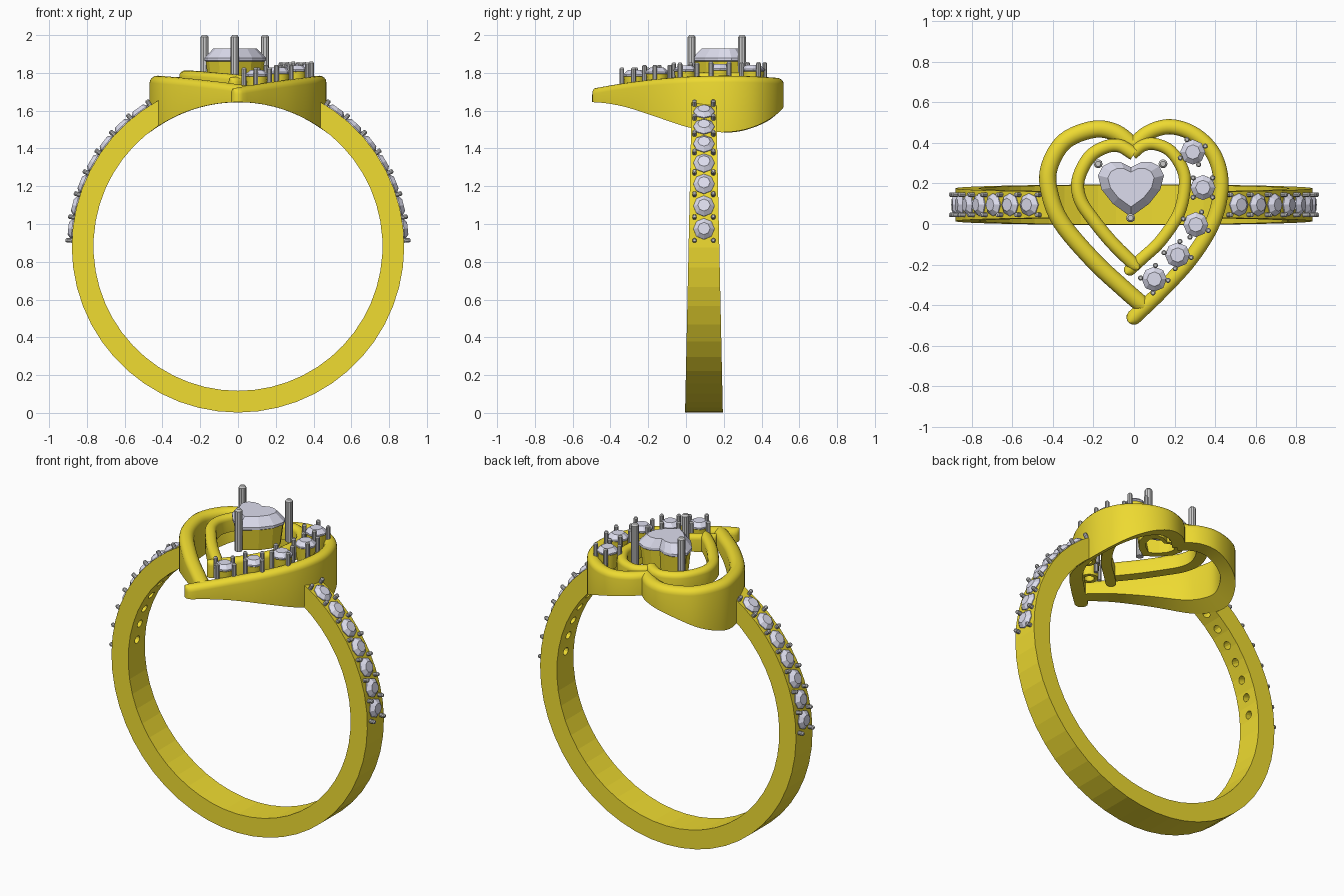
import bpy, bmesh
from math import sin, cos, pi, radians, sqrt, acos
from mathutils import Vector, Matrix

if "Cube" in bpy.data.objects:
    bpy.data.objects.remove(bpy.data.objects["Cube"])

YC, ZC, R_IN, R_OUT = 0.095, 0.882, 0.765, 0.88


def material(name, rgb):
    m = bpy.data.materials.new(name)
    m.diffuse_color = (*rgb, 1)
    m.use_nodes = True
    m.node_tree.nodes["Principled BSDF"].inputs["Base Color"].default_value = m.diffuse_color
    return m


GOLD = material("gold", (0.85, 0.70, 0.03))
GEM = material("gem", (0.72, 0.72, 0.85))
STEEL = material("prong_metal", (0.55, 0.55, 0.55))


def finish(bm, name, mat, smooth=False):
    bmesh.ops.recalc_face_normals(bm, faces=bm.faces)
    me = bpy.data.meshes.new(name)
    bm.to_mesh(me)
    bm.free()
    me.materials.append(mat)
    ob = bpy.data.objects.new(name, me)
    bpy.context.collection.objects.link(ob)
    bpy.ops.object.select_all(action='DESELECT')
    ob.select_set(True)
    bpy.context.view_layer.objects.active = ob
    if smooth:
        bpy.ops.object.shade_smooth_by_angle(angle=radians(35))
    return ob


def loft(bm, rings, wrap=False):
    """Skin equal-length closed rings; cap the ends or wrap round."""
    vs = [[bm.verts.new(p) for p in r] for r in rings]
    n = len(vs[0])
    for a, b in zip(vs, vs[1:] + (vs[:1] if wrap else [])):
        for i in range(n):
            j = (i + 1) % n
            bm.faces.new((a[i], a[j], b[j], b[i]))
    if not wrap:
        bm.faces.new(vs[0][::-1])
        bm.faces.new(vs[-1])


def lathe(bm, M, profile, n=12, wrap=False):
    """Turn a (radius, height) profile about the local z axis of M."""
    loft(bm, [[M @ Vector((r * cos(2 * pi * i / n), r * sin(2 * pi * i / n), z))
               for i in range(n)] for r, z in profile], wrap)


def prong(bm, M, r, z0, z1):
    lathe(bm, M, [(r, z0), (r, z1 - r * .5), (r * .6, z1)], 10)


def gem(bm, M, r):
    lathe(bm, M, [(r * .04, -r), (r, -.08 * r), (r, .06 * r), (r * .58, .42 * r)], 8)


def spline(pts, n=6):
    """Catmull-Rom through a few 2D points."""
    p = [Vector(q) for q in pts]
    p = [2 * p[0] - p[1]] + p + [2 * p[-1] - p[-2]]
    out = []
    for a, b, c, d in zip(p, p[1:], p[2:], p[3:]):
        for k in range(n):
            t = k / n
            out.append(.5 * (2 * b + (c - a) * t + (2 * a - 5 * b + 4 * c - d) * t * t
                             + (3 * b - a - 3 * c + d) * t ** 3))
    return out + [p[-2]]


def top_z(y):
    return 1.785 - .07 * ((y - .2) / .7) ** 2


def strand(name, pts, w, lift, depth=None):
    """Round-topped wall along a path; without depth it stops at the finger hole."""
    path = spline(pts)
    tans = [(path[min(i + 1, len(path) - 1)] - path[max(i - 1, 0)]).normalized()
            for i in range(len(path))]
    steps = [(p, t, w / 2) for p, t in zip(path, tans)]
    steps += [(path[-1] + tans[-1] * w / 2 * sin(a), tans[-1], w / 2 * cos(a))
              for a in (.5, 1.0, 1.4)]
    rings = []
    for p, t, h in steps:
        side = Vector((-t.y, t.x))
        zt = top_z(p.y) + lift
        prof = [(cos(pi * k / 8), zt - w * .45 * (1 - sin(pi * k / 8))) for k in range(9)]
        ring = [(*(p + side * h * u), z) for u, z in prof]
        for u in (-1, 1):
            q = p + side * h * u
            zb = zt - depth if depth else .88 + sqrt(R_IN ** 2 - q.x ** 2)
            ring.append((q.x, q.y, zb))
        rings.append(ring)
    bm = bmesh.new()
    loft(bm, rings)
    return finish(bm, name, GOLD, True)


# Band: tapering open hoop with upright cut ends
bm = bmesh.new()
a_out, a_in = acos(.42 / R_OUT), acos(.42 / R_IN)
rings, N = [], 44
for i in range(N + 1):
    ring = []
    for r, a0, signs in ((R_OUT, a_out, (-1, 1)), (R_IN, a_in, (1, -1))):
        a = a0 - (pi + 2 * a0) * i / N
        z = ZC + r * sin(a)
        hw = .1 - .035 * z / 1.65
        ring += [(r * cos(a), YC + s * hw, z) for s in signs]
    rings.append(ring)
loft(bm, rings)
band = finish(bm, "band", GOLD)

# Band stones, shared prongs and the drilled holes beneath them
stones, prongs, holes = bmesh.new(), bmesh.new(), bmesh.new()


def on_band(deg, dy=0):
    a = radians(deg)
    return (Matrix.Translation((R_OUT * cos(a), YC + dy, ZC + R_OUT * sin(a)))
            @ Matrix.Rotation(pi / 2 - a, 4, 'Y'))


for mirror in (False, True):
    for k in range(8):
        for deg, kind in ((6 + 8 * k, 'stone'), (2 + 8 * k, 'prong')):
            d = 180 - deg if mirror else deg
            if kind == 'prong':
                for dy in (-.05, .05):
                    prong(prongs, on_band(d, dy), .012, -.03, .033)
            elif k < 7:
                gem(stones, on_band(d), .056)
                lathe(holes, on_band(d), [(.024, -.16), (.024, -.06), (.055, .03)], 12)
finish(stones, "band_stones", GEM)
finish(prongs, "band_prongs", STEEL)
cutter = finish(holes, "hole_cutter", GOLD)
cutter.hide_render = True
mod = band.modifiers.new("holes", 'BOOLEAN')
mod.operation, mod.object, mod.solver = 'DIFFERENCE', cutter, 'EXACT'
bpy.context.view_layer.objects.active = band
bpy.ops.object.modifier_apply(modifier="holes")
bpy.data.objects.remove(cutter)

# Outer and inner open hearts, each of two crossing strands
strand("outer_heart_right", [(-.015, .375), (.07, .45), (.18, .48), (.30, .44), (.395, .34),
       (.43, .19), (.39, .01), (.28, -.17), (.13, -.335), (0, -.46)], .075, 0)
strand("outer_heart_left", [(0, .38), (-.09, .45), (-.20, .467), (-.34, .41), (-.415, .29),
       (-.42, .17), (-.36, .01), (-.2, -.18), (-.05, -.32), (.03, -.39)], .085, 0)
strand("inner_heart_right", [(-.01, .345), (.04, .385), (.1, .395), (.18, .36), (.24, .27),
       (.25, .18), (.22, .05), (.13, -.085), (.04, -.17), (-.02, -.225)], .06, .02, .1)
strand("inner_heart_left", [(0, .345), (-.07, .385), (-.14, .38), (-.22, .33), (-.275, .22),
       (-.265, .12), (-.2, .02), (-.11, -.09), (0, -.2)], .065, .028, .1)

# Heart-shaped centre stone on a hollow heart seat
half = [(0, .28), (.05, .305), (.10, .305), (.14, .285), (.163, .24), (.145, .17), (.09, .10), (0, .035)]
outline = half + [(-x, y) for x, y in half[-2:0:-1]]


def heart_ring(s, z):
    return [(-.015 + x * s, .2 + (y - .2) * s, z) for x, y in outline]


bm = bmesh.new()
loft(bm, [heart_ring(.04, 1.77), heart_ring(1, 1.865), heart_ring(1, 1.88), heart_ring(.7, 1.93)])
finish(bm, "centre_stone", GEM)
bm = bmesh.new()
loft(bm, [heart_ring(.85, 1.73), heart_ring(.96, 1.868), heart_ring(.75, 1.868),
          heart_ring(.55, 1.73)], True)
finish(bm, "centre_seat", GOLD)
bm = bmesh.new()
for x, y in ((-.177, .297), (.143, .297), (-.017, .03)):
    prong(bm, Matrix.Translation((x, y, 0)), .022, 1.74, 2.0)
finish(bm, "centre_prongs", STEEL)

# Five accent stones between the hearts, with collets and four prongs each
stones, prongs, collets = bmesh.new(), bmesh.new(), bmesh.new()
accents = [(.29, .355, 25), (.34, .18, 45), (.305, -.003, 65), (.215, -.153, 80), (.10, -.272, 85)]
for x, y, turn in accents:
    z = top_z(y) + .035
    M = Matrix.Translation((x, y, z))
    gem(stones, M, .062)
    lathe(collets, M, [(.05, -.10), (.058, -.008), (.045, -.008), (.028, -.10)], 16, True)
    for q in range(4):
        a = radians(turn + 90 * q)
        prong(prongs, M @ Matrix.Translation((.068 * cos(a), .068 * sin(a), 0)), .013, -.09, .04)
finish(stones, "accent_stones", GEM)
finish(prongs, "accent_prongs", STEEL)
finish(collets, "accent_collets", GOLD, True)
